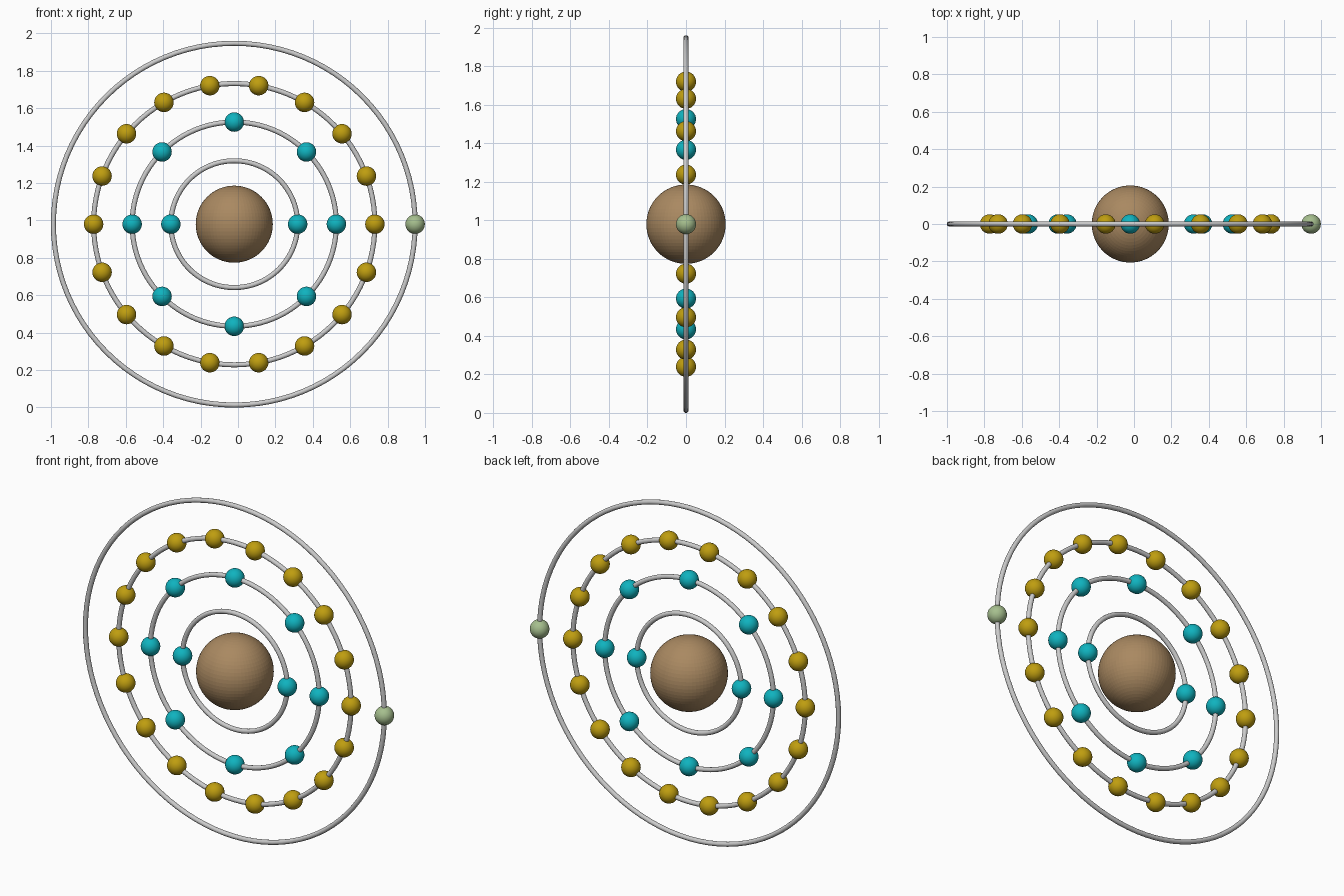
import bpy
from math import cos, sin, tau, pi

if "Cube" in bpy.data.objects:
    bpy.data.objects.remove(bpy.data.objects["Cube"])

CX, CZ = -0.02, 0.98      # centre of the atom
TUBE = 0.0135             # orbit wire radius
ELECTRON = 0.052


def material(name, rgb):
    m = bpy.data.materials.new(name)
    m.diffuse_color = (*rgb, 1)
    m.use_nodes = True
    m.node_tree.nodes["Principled BSDF"].inputs["Base Color"].default_value = m.diffuse_color
    return m


brown = material("brown", (0.40, 0.25, 0.12))
cyan = material("cyan", (0.005, 0.45, 0.52))
gold = material("gold", (0.52, 0.34, 0.005))
green = material("green", (0.38, 0.52, 0.27))


def sphere(name, radius, x, z, mat, segments, rings):
    bpy.ops.mesh.primitive_uv_sphere_add(
        segments=segments, ring_count=rings, radius=radius, location=(x, 0, z))
    ob = bpy.context.object
    ob.name = name
    ob.data.materials.append(mat)
    return ob


# Nucleus: finely faceted ball
sphere("nucleus", 0.206, CX, CZ, brown, 64, 32)

# Orbit rings with evenly spaced electrons: (radius, count, colour)
shells = [(0.339, 2, cyan), (0.546, 8, cyan), (0.752, 18, gold), (0.967, 1, green)]
for i, (radius, count, mat) in enumerate(shells, 1):
    bpy.ops.mesh.primitive_torus_add(
        major_radius=radius, minor_radius=TUBE, major_segments=96,
        minor_segments=12, location=(CX, 0, CZ), rotation=(pi / 2, 0, 0))
    bpy.context.object.name = f"orbit_ring_{i}"
    bpy.ops.object.shade_smooth()
    for k in range(count):
        a = tau * k / count
        sphere(f"electron_{i}_{k + 1}", ELECTRON,
               CX + radius * cos(a), CZ + radius * sin(a), mat, 32, 16)
        bpy.ops.object.shade_smooth()
